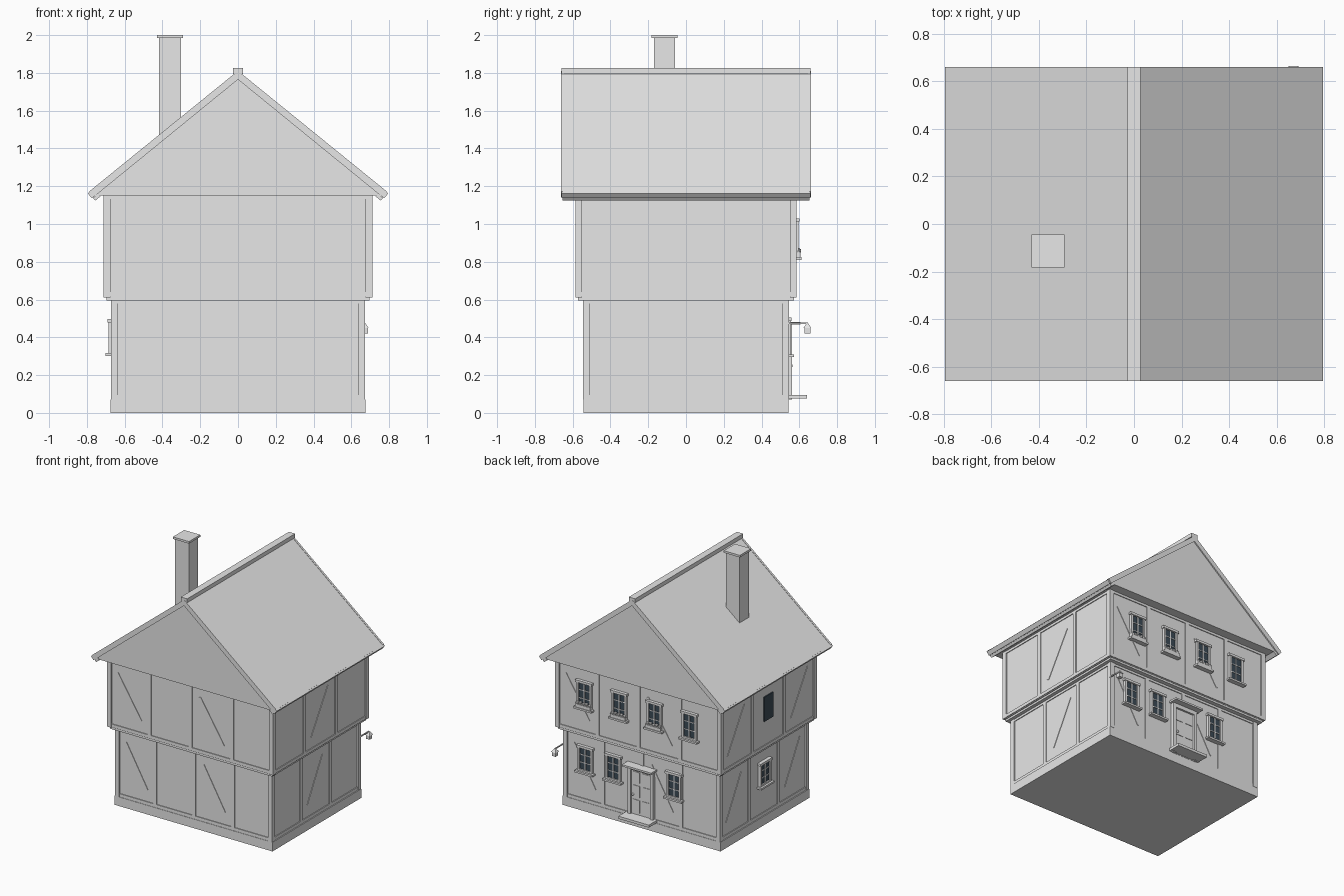
import bpy, bmesh, math
from mathutils import Matrix, Vector

if "Cube" in bpy.data.objects:
    bpy.data.objects.remove(bpy.data.objects["Cube"])


def material(name, rgb):
    m = bpy.data.materials.new(name)
    m.diffuse_color = (*rgb, 1)
    m.use_nodes = True
    m.node_tree.nodes["Principled BSDF"].inputs["Base Color"].default_value = m.diffuse_color
    return m


GREY = material("pale grey", (0.8, 0.8, 0.8))
GLASS = material("dark glass", (0.045, 0.07, 0.095))


def finish(name, bm, mat):
    bmesh.ops.recalc_face_normals(bm, faces=bm.faces)
    me = bpy.data.meshes.new(name)
    bm.to_mesh(me)
    bm.free()
    me.materials.append(mat)
    ob = bpy.data.objects.new(name, me)
    bpy.context.collection.objects.link(ob)
    return ob


def boxes(name, items, mat=GREY, turn=0):
    """Items are (x0, x1, y0, y1, z0, z1[, tilt about y]); the whole is turned about z."""
    bm = bmesh.new()
    spin = Matrix.Rotation(math.radians(turn), 4, 'Z')
    for it in items:
        x0, x1, y0, y1, z0, z1 = it[:6]
        tilt = it[6] if len(it) > 6 else 0
        mat4 = (spin @ Matrix.Translation(((x0 + x1) / 2, (y0 + y1) / 2, (z0 + z1) / 2))
                @ Matrix.Rotation(tilt, 4, 'Y')
                @ Matrix.Diagonal((abs(x1 - x0), abs(y1 - y0), abs(z1 - z0), 1)))
        bmesh.ops.create_cube(bm, size=1, matrix=mat4)
    return finish(name, bm, mat)


def prism(name, profile, y0, y1):
    """Extrude an x-z profile along y."""
    bm = bmesh.new()
    f = bm.faces.new([bm.verts.new((x, y0, z)) for x, z in profile])
    ext = bmesh.ops.extrude_face_region(bm, geom=[f])
    verts = [g for g in ext["geom"] if isinstance(g, bmesh.types.BMVert)]
    bmesh.ops.translate(bm, vec=(0, y1 - y0, 0), verts=verts)
    return finish(name, bm, GREY)


# Plinth, storey bodies and jetty beam
boxes("plinth", [(-.675, .675, -.543, .543, 0, .07)])
boxes("ground_walls", [(-.662, .662, -.534, .534, .07, .6)])
boxes("jetty_beam", [(-.695, .695, -.573, .573, .595, .615)])
boxes("upper_walls", [(-.702, .702, -.576, .576, .61, 1.16)])


# Timber framing of one wall, drawn facing -y and then turned
def framing(name, half, face, z0, z1, bays, braced, lean, bz, dx, turn):
    w, t = .015, face + .006
    items = [(-half, half, -t, -face + .02, z0, z0 + .025),
             (-half, half, -t, -face + .02, z1 - .02, z1)]
    for i in range(1, bays):
        x = -half + 2 * half * i / bays
        items.append((x - w, x + w, -t, -face + .02, z0, z1))
    length = math.hypot(dx, .325)
    for b in braced:
        x = -half + 2 * half * (b + .5) / bays
        items.append((x - .012, x + .012, -face - .004, -face + .02,
                      bz - length / 2, bz + length / 2, lean * math.atan2(dx, .325)))
    boxes(name, items, turn=turn)


SIDES = (("front", 0, 4, (0, 2), -1), ("right", 90, 3, (1,), 1),
         ("back", 180, 4, (0, 2), -1), ("left", -90, 3, (0, 2), 1))
for side, turn, bays, braced, lean in SIDES:
    long = bays == 4
    framing(side + "_ground_framing", .665 if long else .537, .534 if long else .662,
            .07, .598, bays, braced, lean, .345, .185, turn)
    framing(side + "_upper_framing", .705 if long else .58, .576 if long else .702,
            .615, 1.152, bays, braced, lean, .883, .205, turn)

# Corner posts of both storeys
for name, hx, hy, z0, z1 in (("ground_corner_posts", .672, .545, .07, .598),
                             ("upper_corner_posts", .711, .585, .612, 1.155)):
    boxes(name, [(sx * hx, sx * (hx - .035), sy * hy, sy * (hy - .035), z0, z1)
                 for sx in (-1, 1) for sy in (-1, 1)])

# Roof: solid gables, two slabs, verge boards, eave boards and ridge cap
prism("gable_block", [(-.755, 1.15), (.755, 1.15), (0, 1.77)], -.652, .652)
for s, side in ((-1, "left"), (1, "right")):
    prism(side + "_roof_slab", [(0, 1.808), (s * .787, 1.17), (s * .765, 1.142), (0, 1.765)],
          -.655, .655)
    for e, end in ((-1, "front"), (1, "back")):
        prism(f"{side}_{end}_verge_board",
              [(0, 1.811), (s * .787, 1.173), (s * .765, 1.142), (0, 1.765)],
              e * .645, e * .661)
    boxes(side + "_eave_board", [(s * .748 - .018, s * .748 + .018, -.655, .655,
                                  1.133, 1.152, s * .68)])
    boxes(side + "_gutter_board", [(s * .777 - .01, s * .777 + .01, -.66, .66,
                                    1.139, 1.172, s * .68)])
boxes("ridge_cap", [(-.027, .027, -.66, .66, 1.795, 1.825)])

# Chimney with cap
boxes("chimney_stack", [(-.418, -.302, -.17, -.057, 1.3, 1.988)])
boxes("chimney_cap", [(-.43, -.292, -.182, -.044, 1.984, 2.0)])


# Window: glass plate, frame bars, glazing bars, lintel and sill, facing -y before turning
def window(name, x, face, z, w, h, turn, sill=True):
    a, b = w / 2, h / 2
    y0, y1 = -face - .018, -face + .01
    boxes(name + "_glass", [(x - a, x + a, -face - .008, -face, z - b, z + b)], GLASS, turn)
    bars = [(x - a - .01, x - a + .007, y0, y1, z - b, z + b),
            (x + a - .007, x + a + .01, y0, y1, z - b, z + b),
            (x - a - .018, x + a + .018, y0 - .004, y1, z + b - .008, z + b + .01),
            (x - a - .01, x + a + .01, y0, y1, z - b - .008, z - b + .007),
            (x - .004, x + .004, y0 + .006, y1, z - b, z + b)]
    for k in (-1, 1):
        zz = z + k * h / 6
        bars.append((x - a, x + a, y0 + .006, y1, zz - .003, zz + .003))
    if sill:
        bars.append((x - a - .025, x + a + .025, y0 - .016, y1, z - b - .02, z - b - .006))
    boxes(name + "_frame", bars, turn=turn)


# Back windows (x runs backwards once turned by 180 degrees)
for i, x in enumerate((-.46, -.16, .14, .44)):
    window(f"upper_window_{i + 1}", x, .578, .925, .105, .19, 180)
    if i < 3:
        # Planter with clumps of flowers
        boxes(f"flower_box_{i + 1}", [(x - .065, x + .065, -.607, -.585, .82, .848)], turn=180)
        bm = bmesh.new()
        for k in range(5):
            bmesh.ops.create_icosphere(bm, subdivisions=1, radius=.014, matrix=Matrix.Translation(
                (-x - .052 + k * .026, .597, .855 + .005 * (k % 2))))
        finish(f"flowers_{i + 1}", bm, GREY)
for i, x in enumerate((-.48, -.24, .28)):
    window(f"ground_window_{i + 1}", x, .537, .405, .105, .18, 180)

# Left windows; the upper one lies flush in its wall
window("left_ground_window", 0, .668, .405, .11, .165, -90)
boxes("left_upper_window_glass", [(-.055, .055, -.71, -.7, .825, 1.015)], GLASS, -90)

# Door with frame, glazing bars, panels, knob, hood and step
boxes("door_leaf", [(-.085, .085, .53, .545, .07, .45)])
boxes("door_panels", [(s * .012, s * .07, .54, .549, z0, z1) for s in (-1, 1)
                      for z0, z1 in ((.11, .21), (.23, .32), (.345, .425))])
boxes("door_frame", [(-.108, -.083, .53, .56, .07, .46), (.083, .108, .53, .56, .07, .46),
                     (-.108, .108, .53, .56, .438, .468)])
boxes("door_hood", [(-.125, .125, .53, .605, .468, .482)])
boxes("door_step", [(-.13, .13, .53, .64, .075, .095)])
bm = bmesh.new()
bmesh.ops.create_uvsphere(bm, u_segments=10, v_segments=6, radius=.009,
                          matrix=Matrix.Translation((.066, .556, .25)))
finish("door_knob", bm, GREY)

# Lantern on a bracket at the back right corner
boxes("lantern_arm", [(.665, .673, .53, .645, .47, .478)])
boxes("lantern_body", [(.655, .687, .627, .659, .42, .45)])
bm = bmesh.new()
bmesh.ops.create_cone(bm, cap_ends=True, segments=4, radius1=.029, radius2=.006, depth=.024,
                      matrix=Matrix.Translation((.671, .643, .462))
                      @ Matrix.Rotation(math.pi / 4, 4, 'Z'))
finish("lantern_roof", bm, GREY)
